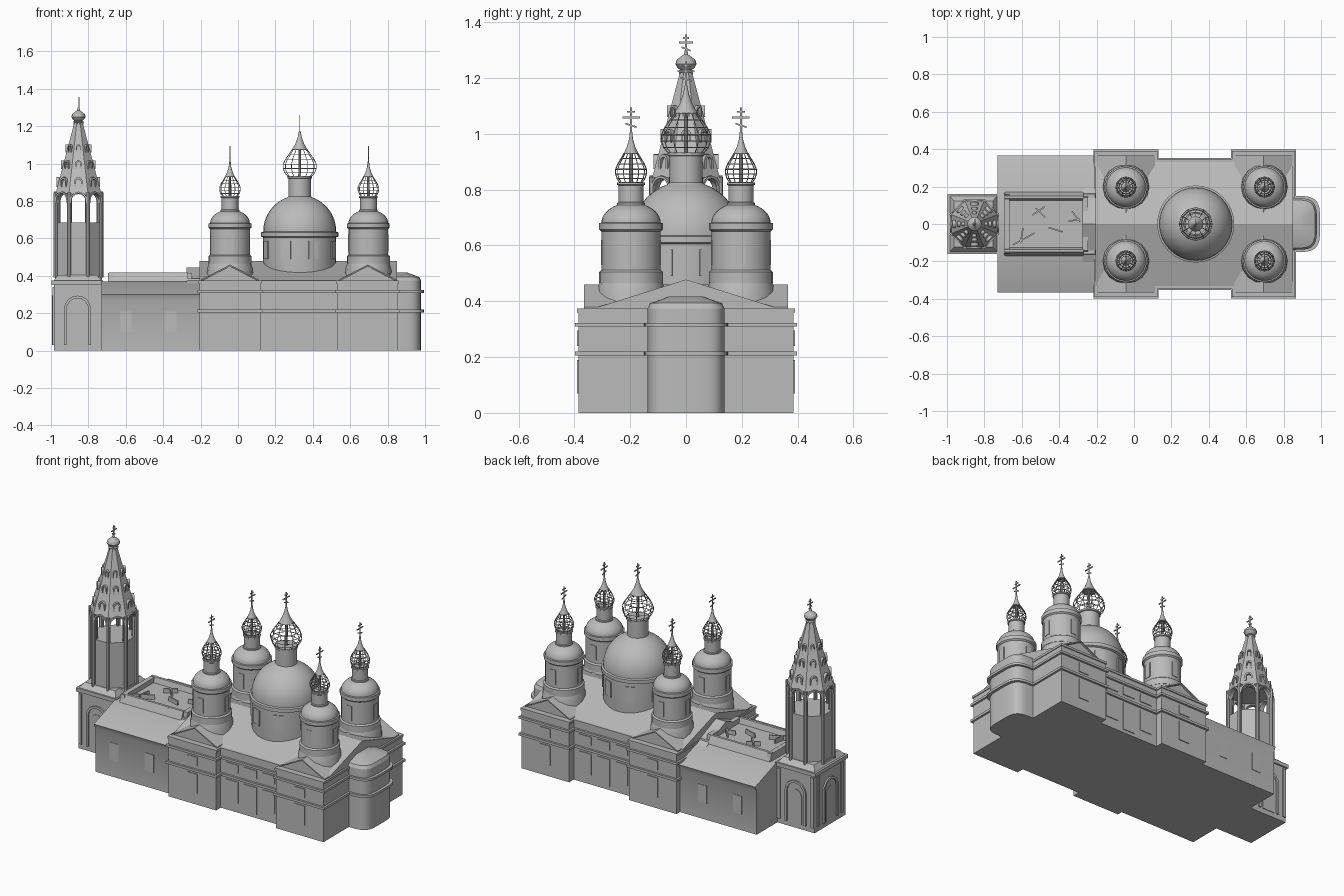
import bpy, bmesh, math
from mathutils import Matrix

if "Cube" in bpy.data.objects:
    bpy.data.objects.remove(bpy.data.objects["Cube"])

stone = bpy.data.materials.new("grey_stone")
stone.diffuse_color = (0.5, 0.5, 0.5, 1)
stone.use_nodes = True
stone.node_tree.nodes["Principled BSDF"].inputs["Base Color"].default_value = stone.diffuse_color
OUT = Matrix(((0, 0, 1, 0), (1, 0, 0, 0), (0, 1, 0, 0), (0, 0, 0, 1)))  # profile faces +x


def finish(name, bm):
    bmesh.ops.recalc_face_normals(bm, faces=bm.faces)
    me = bpy.data.meshes.new(name)
    bm.to_mesh(me)
    bm.free()
    me.materials.append(stone)
    ob = bpy.data.objects.new(name, me)
    bpy.context.collection.objects.link(ob)
    return ob


def prism(name, pts, depth, at, ang=0.0, up=False, taper=1.0):
    """Extrude a 2D outline upward, or horizontally towards the angle."""
    bm = bmesh.new()
    a = [bm.verts.new((u, v, 0)) for u, v in pts]
    b = [bm.verts.new((u * taper, v * taper, depth)) for u, v in pts]
    bm.faces.new(a[::-1])
    bm.faces.new(b)
    for i in range(len(a)):
        j = (i + 1) % len(a)
        bm.faces.new((a[i], a[j], b[j], b[i]))
    m = Matrix.Translation(at) @ Matrix.Rotation(ang, 4, 'Z')
    bm.transform(m if up else m @ OUT)
    return finish(name, bm)


def box(name, x0, x1, y0, y1, z0, z1, taper=1.0):
    w, d = (x1 - x0) / 2, (y1 - y0) / 2
    return prism(name, [(-w, -d), (w, -d), (w, d), (-w, d)], z1 - z0,
                 ((x0 + x1) / 2, (y0 + y1) / 2, z0), up=True, taper=taper)


def lathe(name, profile, x, y, segs=24, phase=0.0, caps=True):
    bm = bmesh.new()
    rings = [[bm.verts.new((x + r * math.cos(phase + math.tau * i / segs),
                            y + r * math.sin(phase + math.tau * i / segs), z))
              for i in range(segs)] for r, z in profile]
    for a, b in zip(rings, rings[1:]):
        for i in range(segs):
            j = (i + 1) % segs
            bm.faces.new((a[i], a[j], b[j], b[i]))
    if caps:
        bm.faces.new(rings[0][::-1])
        bm.faces.new(rings[-1])
    return finish(name, bm)


def arch(hw, z0, spring, n=8):
    return [(hw, z0)] + [(hw * math.cos(math.pi * i / n), spring + hw * math.sin(math.pi * i / n))
                         for i in range(n + 1)] + [(-hw, z0)]


def cross(name, x, y, z, h):
    """Three-bar cross lying in the yz plane."""
    def bar(part, hw, c, tilt=0.0):
        t = 0.003
        prism(name + part, [(-hw, c - t + tilt), (hw, c - t - tilt), (hw, c + t - tilt), (-hw, c + t + tilt)],
              0.005, (x - 0.0025, y, z))
    prism(name + "_post", [(-0.003, 0), (0.003, 0), (0.003, h), (-0.003, h)], 0.005, (x - 0.0025, y, z))
    bar("_top_bar", h * 0.15, h * 0.83)
    bar("_main_bar", h * 0.33, h * 0.62)
    bar("_slant_bar", h * 0.2, h * 0.32, 0.006)


def cupola(name, x, y, z, s, cone, tip):
    """Open wire onion with a solid spike and a cross."""
    prof = [(0.8, 0), (1.0, 0.3), (1.1, 0.65), (1.1, 1.0), (0.95, 1.4), (0.72, 1.8), (0.5, 2.2)]
    onion = lathe(name + "_onion_frame", [(r * s, z + (cone - z) * h / 2.2) for r, h in prof], x, y, 12, caps=False)
    w = onion.modifiers.new("ribs", 'WIREFRAME')
    w.thickness = 0.004
    w.use_boundary = True
    lathe(name + "_core_post", [(0.008, z), (0.006, cone + 0.01)], x, y, 8)
    k = tip - cone
    lathe(name + "_spike", [(0.52 * s, cone), (0.3 * s, cone + 0.3 * k), (0.14 * s, cone + 0.65 * k), (0.004, tip)], x, y, 12)
    cross(name + "_cross", x, y, tip - 0.01, 0.095)


def dome_pts(r0, z0, r1, z1, n=8):
    """Elliptical dome line from the wall radius to the neck radius."""
    top = math.acos(r1 / r0)
    return [(r0 * math.cos(top * i / n), z0 + (z1 - z0) * math.sin(top * i / n) / math.sin(top)) for i in range(n + 1)]


def rect(hw, z0, z1):
    return [(-hw, z0), (hw, z0), (hw, z1), (-hw, z1)]


# Nave walls: middle bay and corner blocks, with string courses
for name, x0, x1, hy in (("middle_bay", 0.10, 0.55, 0.34), ("west_block", -0.205, 0.12, 0.385), ("east_block", 0.53, 0.855, 0.385)):
    box(name, x0, x1, -hy, hy, 0, 0.373)
    for z0, z1 in ((0.205, 0.22), (0.309, 0.323)):
        box(name + "_band", x0 - 0.012, x1 + 0.012, -hy - 0.012, hy + 0.012, z0, z1)
    box(name + "_eave", x0 - 0.005, x1 + 0.005, -hy - 0.006, hy + 0.006, 0.36, 0.374)

# Nave roof and corner pediments
prism("nave_roof", [(-0.345, 0.37), (0.345, 0.37), (0, 0.478)], 1.055, (-0.205, 0, 0))
prism("west_roof_end", [(-0.2, 0.36), (0.2, 0.36), (0, 0.445)], 0.08, (-0.275, 0, 0))
for side in (-1, 1):
    ang = side * math.pi / 2
    for x in (-0.043, 0.693):
        prism("pediment", [(-0.15, 0.373), (0.15, 0.373), (0, 0.452)], 0.30, (x, side * 0.055, 0), ang)
        prism("pediment_trim", [(-0.155, 0.373), (0, 0.453), (0.155, 0.373), (0.155, 0.38), (0, 0.46), (-0.155, 0.38)],
              0.31, (x, side * 0.055, 0), ang)
        for z0, z1 in ((0.07, 0.19), (0.24, 0.295)):
            prism("block_window", rect(0.035, z0, z1), 0.006, (x, side * 0.384, 0), ang)
    for x in (0.20, 0.325, 0.45):
        low = 0.02 if x == 0.325 else 0.06
        prism("bay_lower_panel", rect(0.042, low, 0.19), 0.006, (x, side * 0.339, 0), ang)
        prism("bay_upper_window", rect(0.042, 0.245, 0.295), 0.006, (x, side * 0.339, 0), ang)
    for x in (-0.6, -0.36):
        prism("refectory_window", rect(0.03, 0.10, 0.21), 0.006, (x, side * 0.349, 0), ang)

# Rounded apse
def apse_outline(dx, dy):
    pts = []
    for i in range(-10, 11):
        a = math.pi / 2 * i / 10
        c, s = max(math.cos(a), 0), math.sin(a)
        pts.append((dx * c ** 0.5 if c > 1e-6 else 0, math.copysign(dy * abs(s) ** 0.5, s)))
    return pts

at = (0.85, 0)
prism("apse", apse_outline(0.128, 0.138), 0.375, (*at, 0), up=True)
prism("apse_shoulder", apse_outline(0.128, 0.138), 0.018, (*at, 0.375), up=True, taper=0.93)
prism("apse_roof", apse_outline(0.119, 0.128), 0.025, (*at, 0.393), up=True, taper=0.45)
for z, h in ((0.205, 0.015), (0.309, 0.014)):
    prism("apse_band", apse_outline(0.145, 0.15), h, (*at, z), up=True)

# Corner drums with small domes
for x in (-0.043, 0.697):
    for y in (-0.197, 0.197):
        lathe("corner_drum_base", [(0.128, 0.36), (0.122, 0.44), (0.112, 0.47)], x, y, 16)
        lathe("corner_drum", [(0.115, 0.465), (0.115, 0.505), (0.106, 0.512), (0.106, 0.65), (0.114, 0.657),
                              (0.114, 0.68)] + dome_pts(0.106, 0.682, 0.05, 0.745) +
              [(0.05, 0.752), (0.045, 0.755), (0.045, 0.815), (0.05, 0.818), (0.05, 0.826)], x, y)
        for k in range(4):
            a = k * math.pi / 2
            prism("corner_drum_window", rect(0.018, 0.53, 0.62), 0.006, (x + 0.102 * math.cos(a), y + 0.102 * math.sin(a), 0), a)
        cupola("corner_cupola", x, y, 0.826, 0.05, 0.93, 1.01)

# Central drum and great dome
cx = 0.33
lathe("great_drum", [(0.19, 0.38), (0.195, 0.45), (0.195, 0.605), (0.206, 0.61), (0.206, 0.632), (0.195, 0.636)] +
      dome_pts(0.195, 0.638, 0.065, 0.82, 12) +
      [(0.06, 0.825), (0.06, 0.92), (0.066, 0.922), (0.066, 0.932)], cx, 0, 32)
for k in range(8):
    a = k * math.pi / 4 + math.pi / 8
    prism("great_drum_window", rect(0.028, 0.49, 0.585), 0.007, (cx + 0.191 * math.cos(a), 0.191 * math.sin(a), 0), a)
cupola("great_cupola", cx, 0, 0.932, 0.08, 1.075, 1.175)

# Refectory with coved eaves, lean roofs and a broken central roof
prism("refectory", [(-0.352, 0), (0.352, 0), (0.352, 0.267), (0.367, 0.30), (0.165, 0.37),
                    (-0.165, 0.37), (-0.367, 0.30), (-0.352, 0.267)], 0.53, (-0.73, 0, 0))
box("broken_roof_bed", -0.69, -0.2, -0.165, 0.165, 0.365, 0.385, 0.97)
for s in (-1, 1):
    prism("broken_roof_rim", [(s * 0.17, 0.37), (s * 0.125, 0.385), (s * 0.135, 0.418), (s * 0.15, 0.418)], 0.42, (-0.69, 0, 0))
for x, hy in ((-0.695, 0.165), (-0.275, 0.15)):
    box("broken_roof_end", x, x + 0.03, -hy, hy, 0.37, 0.415, 0.95)
for x, y, length, a in ((-0.51, 0.07, 0.08, 0.6), (-0.5, 0.06, 0.07, -0.8), (-0.59, -0.08, 0.13, 0.5),
                        (-0.6, -0.06, 0.08, 1.4), (-0.42, -0.03, 0.08, -0.3), (-0.31, 0.04, 0.07, -0.9),
                        (-0.32, 0.02, 0.06, 0.2), (-0.33, -0.145, 0.10, 0.1)):
    h = length / 2
    prism("fallen_beam", [(-h, -0.004), (h, -0.004), (h, 0.004), (-h, 0.004)], 0.03, (x, y, 0.382), a, up=True)

# Bell tower base with arched frames
tx, q = -0.858, math.pi / 2
box("tower_base", -0.985, -0.73, -0.15, 0.15, 0, 0.36)
box("tower_cornice", -0.998, -0.722, -0.16, 0.16, 0.352, 0.375)
box("tower_skirt", -0.985, -0.732, -0.15, 0.15, 0.375, 0.405, 0.82)
for a, d in ((q, 0.15), (-q, 0.15), (2 * q, 0.127)):
    p = (tx + (d - 0.001) * math.cos(a), (d - 0.001) * math.sin(a), 0)
    prism("portal_frame", arch(0.072, 0.03, 0.222) + arch(0.058, 0.03, 0.222)[::-1], 0.01, p, a)
    prism("portal_door", arch(0.04, 0.03, 0.20), 0.005, p, a)
    for s in (-1, 1):
        prism("base_pilaster", [(s * 0.125, 0.03), (s * 0.105, 0.03), (s * 0.105, 0.34), (s * 0.125, 0.34)], 0.008, p, a)

# Octagonal belfry with open arches
tx = -0.853
ph, rc = math.pi / 8, 1 / math.cos(math.pi / 8)
lathe("belfry_shaft", [(0.118 * rc, 0.375), (0.118 * rc, 0.685)], tx, 0, 8, ph)
lathe("belfry_foot", [(0.127 * rc, 0.375), (0.124 * rc, 0.40)], tx, 0, 8, ph)
def spire_apothem(z):
    return 0.118 - 0.096 * (z - 0.845) / 0.375
for k in range(8):
    a = k * math.pi / 4
    ca, sa = math.cos(a), math.sin(a)
    def out(r):
        return (tx + r * ca, r * sa, 0)
    prism("belfry_arch", [(0.049, 0.68), (0.049, 0.85), (-0.049, 0.85), (-0.049, 0.68)] + arch(0.037, 0.68, 0.80)[::-1],
          0.02, out(0.098), a)
    prism("arch_trim", arch(0.047, 0.79, 0.803) + arch(0.038, 0.79, 0.803)[::-1], 0.014, out(0.116), a)
    lathe("belfry_column", [(0.011, 0.39), (0.011, 0.845)], tx + 0.122 * rc * math.cos(a + ph), 0.122 * rc * math.sin(a + ph), 8)
    lathe("spire_rib", [(0.004, 1.21), (0.004, 1.225)], tx + 0.024 * math.cos(a + ph), 0.024 * math.sin(a + ph), 6)
    for z, hw in ((0.875, 0.022), (0.97, 0.017), (1.06, 0.012)):
        prism("spire_dormer", arch(hw, z, z + 0.03) + arch(hw * 0.6, z, z + 0.028)[::-1], 0.03, out(spire_apothem(z) - 0.024), a)

# Tent spire, ball and cross
lathe("tent_spire", [(0.124 * rc, 0.843), (0.118 * rc, 0.855), (0.022 * rc, 1.22), (0.028 * rc, 1.225), (0.02, 1.232)], tx, 0, 8, ph)
lathe("spire_ball", [(0.015, 1.225), (0.03, 1.236), (0.038, 1.25), (0.034, 1.264), (0.02, 1.276),
                     (0.008, 1.285), (0.004, 1.30)], tx, 0, 16)
cross("spire_cross", tx + 0.003, 0, 1.28, 0.077)

# Smooth round parts, keep hard edges
bpy.ops.object.select_all(action='DESELECT')
for ob in bpy.context.scene.objects:
    ob.select_set(True)
    bpy.context.view_layer.objects.active = ob
bpy.ops.object.shade_smooth_by_angle(angle=math.radians(30))
